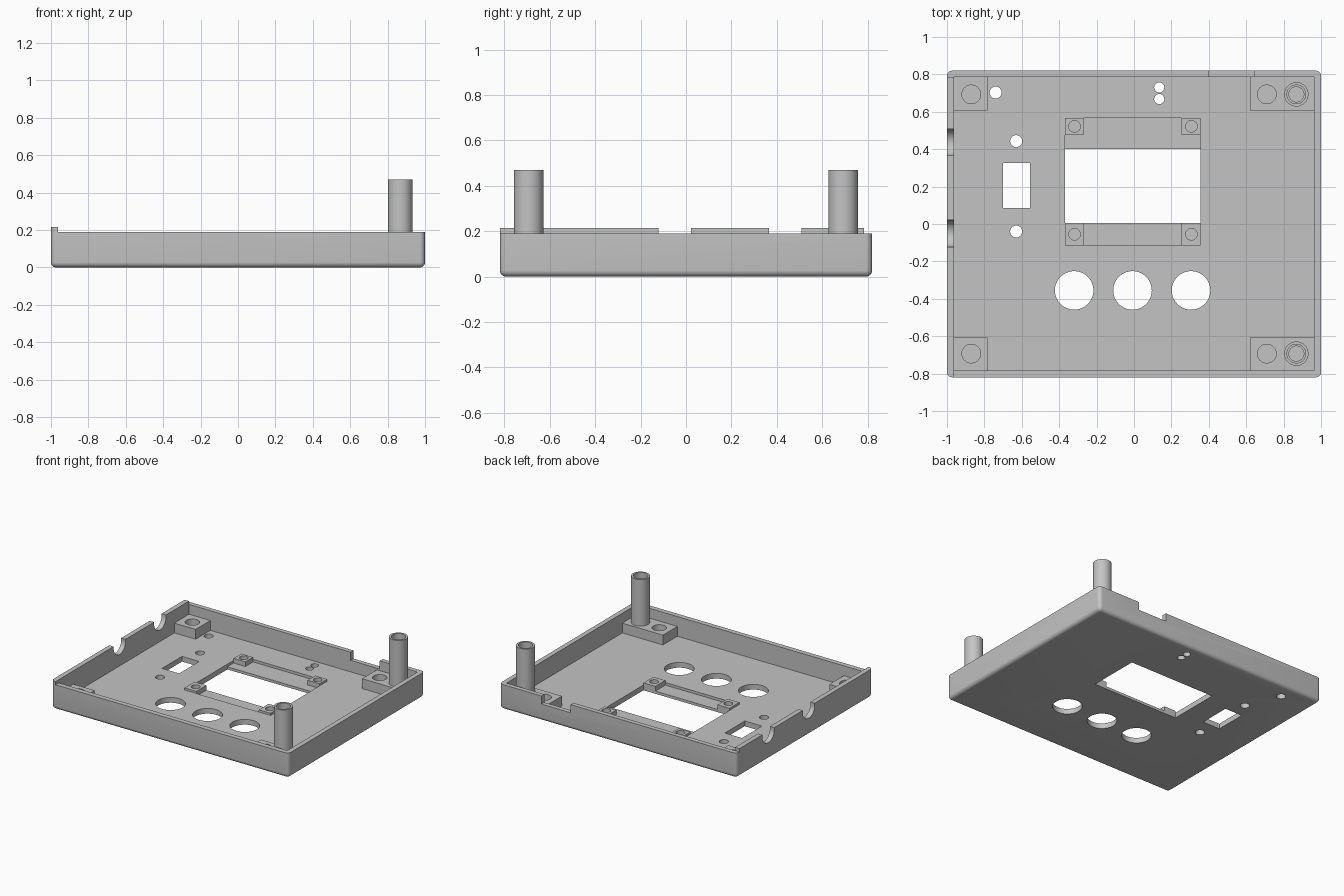
import bpy
import bmesh
from math import radians

cube = bpy.data.objects.get("Cube")
if cube:
    bpy.data.objects.remove(cube, do_unlink=True)

grey = bpy.data.materials.new("plain grey plastic")
grey.use_nodes = True
colour = (0.55, 0.55, 0.55, 1)
grey.diffuse_color = colour
grey.node_tree.nodes["Principled BSDF"].inputs["Base Color"].default_value = colour


def make_object(name, bm):
    mesh = bpy.data.meshes.new(name)
    bm.to_mesh(mesh)
    bm.free()
    mesh.materials.append(grey)
    obj = bpy.data.objects.new(name, mesh)
    bpy.context.collection.objects.link(obj)
    return obj


def box(name, x, y, z, rounding=0):
    """Box from (low, high) ranges, optionally rounded everywhere but the top."""
    bm = bmesh.new()
    bmesh.ops.create_cube(bm, size=1)
    for v in bm.verts:
        v.co = [r[0] if c < 0 else r[1] for c, r in zip(v.co, (x, y, z))]
    if rounding:
        edges = [e for e in bm.edges if min(v.co.z for v in e.verts) < z[1]]
        bmesh.ops.bevel(bm, geom=edges, offset=rounding, segments=6,
                        profile=0.5, affect='EDGES', clamp_overlap=True)
    return make_object(name, bm)


def rod(name, x, y, radius, z, sides=48):
    """Upright cylinder between two heights."""
    bm = bmesh.new()
    bmesh.ops.create_cone(bm, cap_ends=True, segments=sides,
                          radius1=radius, radius2=radius, depth=z[1] - z[0])
    bmesh.ops.translate(bm, vec=(x, y, (z[0] + z[1]) / 2), verts=bm.verts)
    return make_object(name, bm)


def cut(target, cutter):
    cutter.hide_render = True
    mod = target.modifiers.new("cut", 'BOOLEAN')
    mod.operation = 'DIFFERENCE'
    mod.solver = 'EXACT'
    mod.object = cutter
    bpy.context.view_layer.objects.active = target
    bpy.ops.object.modifier_apply(modifier=mod.name)
    bpy.data.objects.remove(cutter, do_unlink=True)


def smooth(obj):
    bpy.ops.object.select_all(action='DESELECT')
    obj.select_set(True)
    bpy.context.view_layer.objects.active = obj
    bpy.ops.object.shade_smooth_by_angle(angle=radians(30))


FLOOR, RIM, LIP = 0.04, 0.19, 0.215
THROUGH = (-0.1, 0.3)

# Open tray with a raised lip along one side wall
tray = box("tray", (-1, 1), (-0.82, 0.82), (0, LIP), rounding=0.028)
cut(tray, box("cavity", (-0.963, 0.963), (-0.782, 0.785), (FLOOR, 0.4)))
cut(tray, box("rim_trim", (-0.963, 1.1), (-1, 1), (RIM, 0.4)))
cut(tray, box("lip_end_trim", (-1.1, 1.1), (0.785, 1), (RIM, 0.4)))

# Cable notch in the back wall
cut(tray, box("back_notch", (0.4, 0.645), (0.75, 0.9), (0.128, 0.4)))

# Round cable notches in the side wall
for y in (-0.05, 0.437):
    notch = rod("side_notch", 0, 0, 0.072, (-0.06, 0.06))
    notch.rotation_euler.y = radians(90)
    notch.location = (-0.98, y, 0.2)
    bpy.context.view_layer.update()
    cut(tray, notch)
    cut(tray, box("notch_mouth", (-1.05, -0.92), (y - 0.072, y + 0.072), (0.2, 0.4)))

# Display window with a shallow pocket around it, and the switch window
cut(tray, box("display_window", (-0.37, 0.355), (0.005, 0.4), THROUGH))
cut(tray, box("display_pocket", (-0.37, 0.355), (-0.115, 0.567), (0.02, 0.3)))
cut(tray, box("switch_window", (-0.7, -0.555), (0.085, 0.325), THROUGH))

# Button holes and small round holes
for x in (-0.32, -0.008, 0.305):
    cut(tray, rod("button_hole", x, -0.355, 0.103, THROUGH, 64))
for x, y, r in ((-0.74, 0.703, 0.032), (-0.63, 0.443, 0.032), (-0.63, -0.04, 0.032),
                (0.135, 0.73, 0.027), (0.135, 0.668, 0.027)):
    cut(tray, rod("small_hole", x, y, r, THROUGH))
smooth(tray)

# Display screw bosses at the pocket corners
for side, x in (("right", (-0.37, -0.27)), ("left", (0.255, 0.355))):
    for end, y, hole_y in (("front", (-0.115, 0.005), -0.055),
                           ("back", (0.475, 0.567), 0.522)):
        boss = box(f"display_boss_{end}_{side}", x, y, (0.02, 0.056))
        cut(boss, rod("boss_hole", sum(x) / 2 + 0.002, hole_y, 0.031, (0.025, 0.2)))
        smooth(boss)

# Corner mounting blocks with blind holes, and tall hollow posts on one side
for end, s in (("front", -1), ("back", 1)):
    y = sorted((s * 0.608, s * 0.79))
    for side, x, hole_x in (("right", (-0.97, -0.783), -0.87),
                            ("left", (0.62, 0.97), 0.71)):
        block = box(f"mount_block_{end}_{side}", x, y, (0.03, 0.115))
        cut(block, rod("block_hole", hole_x, s * 0.693, 0.05, (FLOOR, 0.3)))
        smooth(block)
    post = rod(f"post_{end}", 0.868, s * 0.693, 0.065, (0.1, 0.47))
    cut(post, rod("post_bore", 0.868, s * 0.693, 0.04, (0.12, 0.6)))
    cut(post, rod("post_socket", 0.868, s * 0.693, 0.05, (0.4, 0.6)))
    smooth(post)
